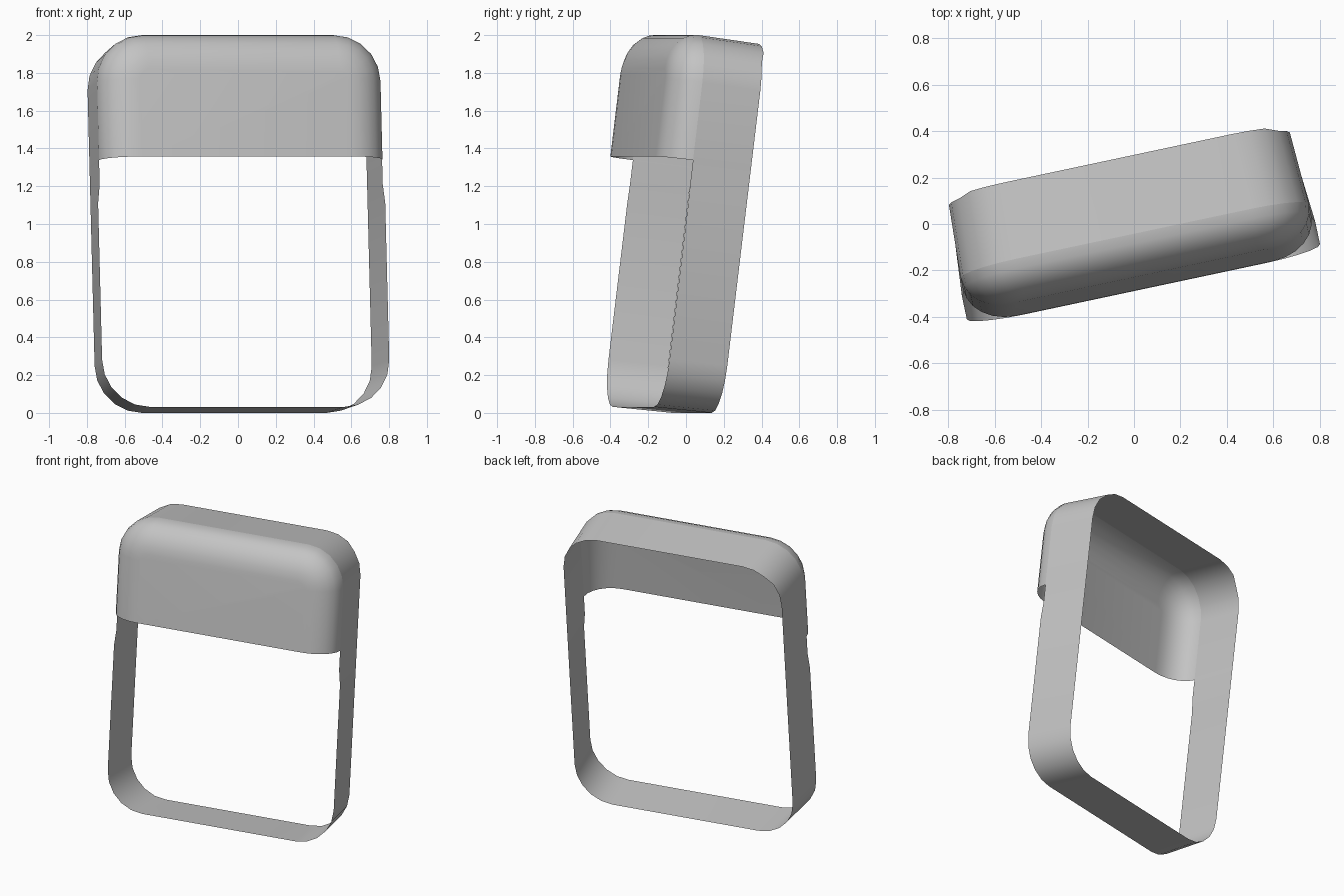
import bpy, bmesh, math
from mathutils import Matrix

cube = bpy.data.objects.get("Cube")
if cube:
    bpy.data.objects.remove(cube)

BAND = 0.32      # depth of the open band
HOOD = 0.16      # extra depth of the rounded hood
CUT = 1.309      # lower rim of the hood
INSET = 0.2      # how far the hood front is drawn in
RADIUS = 0.25
STEPS = 5

grey = bpy.data.materials.new("plain grey")
grey.use_nodes = True
grey.diffuse_color = (0.55, 0.55, 0.55, 1)
grey.node_tree.nodes["Principled BSDF"].inputs["Base Color"].default_value = (0.55, 0.55, 0.55, 1)

# Whole model leans back and is turned about the vertical
placement = (Matrix.Rotation(math.radians(12), 4, 'Z')
             @ Matrix.Translation((-0.012, 0.036, 0))
             @ Matrix.Rotation(math.radians(-7), 4, 'X'))


def arc(cx, cz, r, start):
    """Quarter turn of a rounded corner, in the width-height plane."""
    angles = [math.radians(start + 90 * i / STEPS) for i in range(STEPS + 1)]
    return [(cx + r * math.cos(a), cz + r * math.sin(a)) for a in angles]


def arch(half, top, r):
    """Open outline from the right rim, over the top, to the left rim."""
    return ([(half, CUT)] + arc(half - r, top - r, r, 0)
            + arc(r - half, top - r, r, 90) + [(-half, CUT)])


def band_loop(upper, lower, top, bottom):
    """Closed outline whose sides may step outward below the hood."""
    sides = [(upper, 1.18), (lower, 1.08)]
    return (arch(upper, top, RADIUS) + [(-x, z) for x, z in sides]
            + arc(RADIUS - lower, bottom + RADIUS, RADIUS, 180)
            + arc(lower - RADIUS, bottom + RADIUS, RADIUS, 270)
            + sides[::-1])


def loft(name, loops, closed, cap):
    bm = bmesh.new()
    rings = [[bm.verts.new(p) for p in loop] for loop in loops]
    for a, b in zip(rings, rings[1:]):
        for i in range(len(a) if closed else len(a) - 1):
            j = (i + 1) % len(a)
            bm.faces.new((a[i], a[j], b[j], b[i]))
    if cap:
        bm.faces.new(rings[-1])
    bmesh.ops.recalc_face_normals(bm, faces=bm.faces)
    # Keep the outside facing away from the middle
    f = max(bm.faces, key=lambda f: f.calc_center_median().z)
    if f.normal.z < 0:
        bmesh.ops.reverse_faces(bm, faces=bm.faces)
    mesh = bpy.data.meshes.new(name)
    bm.to_mesh(mesh)
    bm.free()
    mesh.materials.append(grey)
    mesh.transform(placement)
    obj = bpy.data.objects.new(name, mesh)
    bpy.context.collection.objects.link(obj)
    bpy.ops.object.select_all(action='DESELECT')
    obj.select_set(True)
    bpy.context.view_layer.objects.active = obj
    bpy.ops.object.shade_smooth_by_angle(angle=math.radians(40))


# Open band: slightly flared toward the front, top lip bowed backward
back = [(x, 0.015 if z > 1.9 else 0, z) for x, z in band_loop(0.75, 0.75, 1.97, 0)]
front = [(x, -BAND, z) for x, z in band_loop(0.766, 0.777, 1.976, -0.007)]
loft("frame_band", [back, front], True, False)

# Hood: rounded shell over the upper front
hood = []
for i in range(STEPS + 2):
    t = math.pi / 2 * i / (STEPS + 1)
    s = INSET * (1 - math.cos(t))
    y = -BAND - HOOD * math.sin(t)
    hood.append([(x, y, z) for x, z in arch(0.766 - s, 1.976 - s, RADIUS - s)])
loft("front_hood", hood, False, True)
